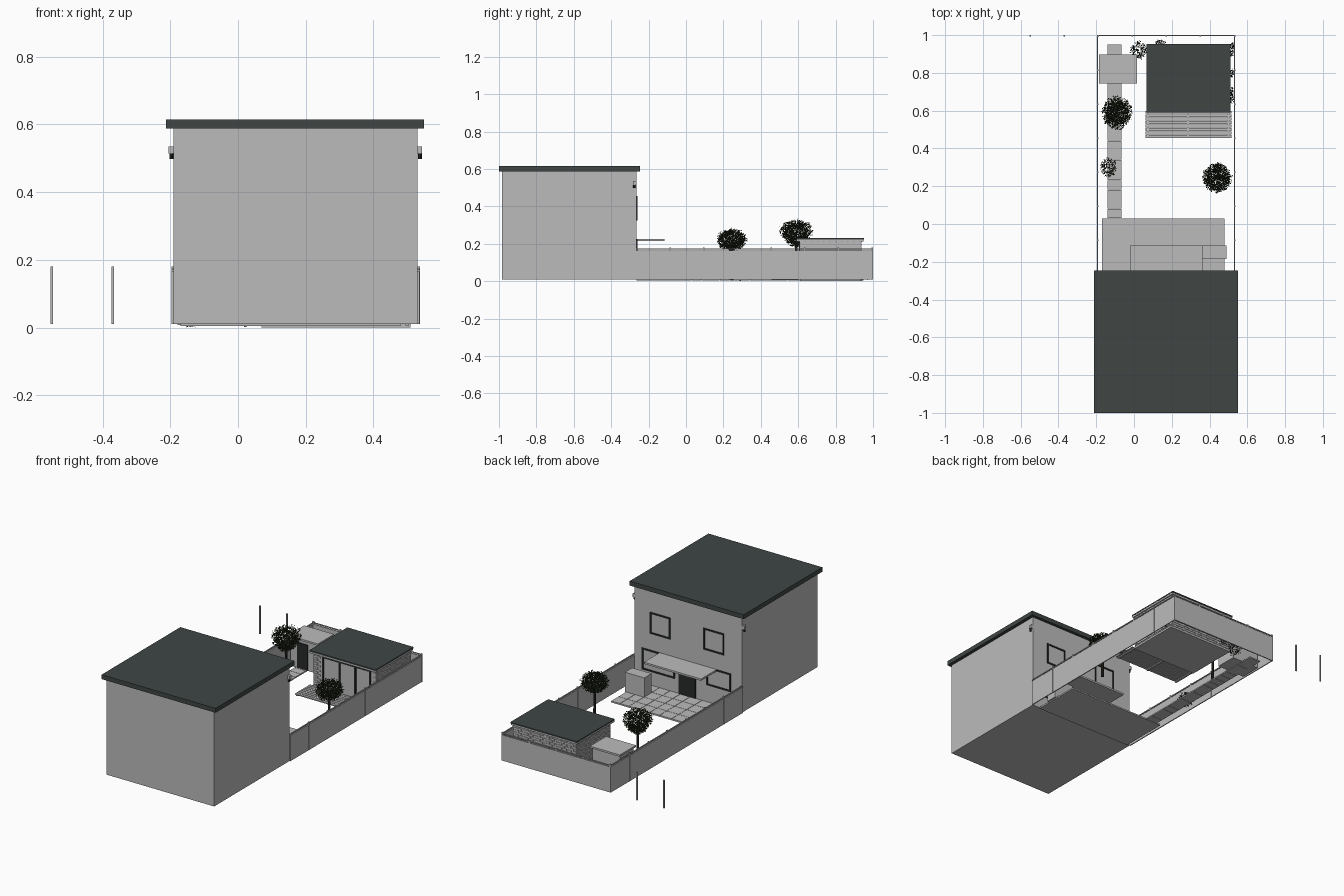
import bpy, bmesh, math, random
from mathutils import Vector, Matrix

random.seed(4)
if "Cube" in bpy.data.objects:
    bpy.data.objects.remove(bpy.data.objects["Cube"], do_unlink=True)


def material(name, rgb):
    m = bpy.data.materials.new(name)
    m.use_nodes = True
    m.diffuse_color = (*rgb, 1)
    m.node_tree.nodes["Principled BSDF"].inputs["Base Color"].default_value = (*rgb, 1)
    return m


GREY = material("pale_grey", (0.5, 0.5, 0.5))
SLATE = material("dark_slate", (0.05, 0.062, 0.06))
FRAME = material("black_frame", (0.02, 0.022, 0.022))
LEAF = material("dark_leaf", (0.022, 0.034, 0.014))
BARK = material("dark_bark", (0.03, 0.026, 0.02))


def add_box(bm, x0, x1, y0, y1, z0, z1):
    centre = Matrix.Translation(((x0 + x1) / 2, (y0 + y1) / 2, (z0 + z1) / 2))
    size = Matrix.Diagonal((x1 - x0, y1 - y0, z1 - z0, 1))
    bmesh.ops.create_cube(bm, size=1, matrix=centre @ size)


def finish(name, bm, mat):
    mesh = bpy.data.meshes.new(name)
    bm.to_mesh(mesh)
    bm.free()
    mesh.materials.append(mat)
    ob = bpy.data.objects.new(name, mesh)
    bpy.context.collection.objects.link(ob)
    return ob


def boxes(name, mat, *items):
    bm = bmesh.new()
    for item in items:
        add_box(bm, *item)
    return finish(name, bm, mat)


def rod(bm, a, b, r, r2=None):
    a, b = Vector(a), Vector(b)
    turn = (b - a).to_track_quat('Z', 'Y').to_matrix().to_4x4()
    bmesh.ops.create_cone(bm, cap_ends=True, segments=8, radius1=r, radius2=r2 or r,
                          depth=(b - a).length, matrix=Matrix.Translation((a + b) / 2) @ turn)


# House and its flat roof
L, R, BACK = -0.19, 0.53, -0.265
boxes("house_walls", GREY, (L, R, -0.985, BACK, 0.01, 0.59))
boxes("house_roof", SLATE, (-0.213, 0.55, -1, -0.247, 0.588, 0.615))


# Window frames: four bars around each opening on the garden wall
def window(name, x0, x1, z0, z1, t=0.009):
    y0, y1 = BACK - 0.002, BACK + 0.005
    boxes(name, FRAME, (x0, x1, y0, y1, z0, z0 + t), (x0, x1, y0, y1, z1 - t, z1),
          (x0, x0 + t, y0, y1, z0, z1), (x1 - t, x1, y0, y1, z0, z1))


window("upper_window_left", 0.29, 0.425, 0.325, 0.455)
window("upper_window_right", -0.07, 0.068, 0.325, 0.455)
window("lower_window_left", 0.26, 0.48, 0.095, 0.225)
window("lower_window_right", -0.115, 0.047, 0.115, 0.225)
boxes("back_door", FRAME, (0.12, 0.23, BACK - 0.002, BACK + 0.006, 0.012, 0.19))
boxes("door_canopy", GREY, (-0.02, 0.362, BACK, -0.115, 0.214, 0.225))
boxes("storage_box", GREY, (0.36, 0.49, -0.185, -0.115, 0.012, 0.13))

# Gutter with short downpipe ends
boxes("gutter", GREY, (-0.205, 0.543, BACK, -0.283, 0.514, 0.535))
bm = bmesh.new()
for x in (L - 0.007, R + 0.007):
    rod(bm, (x, BACK - 0.012, 0.498), (x, BACK - 0.012, 0.516), 0.006)
finish("downpipe_ends", bm, FRAME)

# Garden walls with posts and a thin raised rail
T = 0.006
boxes("fence_panels", GREY, (L - T, L, BACK, 1, 0.01, 0.165), (R, R + T, BACK, 1, 0.01, 0.165),
      (L, R, 1 - T, 1, 0.01, 0.165))
boxes("fence_rail", GREY, (L - T, L, BACK, 1, 0.17, 0.175), (R, R + T, BACK, 1, 0.17, 0.175),
      (L, R, 1 - T, 1, 0.17, 0.175))
bm = bmesh.new()
for i in range(1, 8):
    y = BACK + 0.18 * i
    for x in (L - T / 2, R + T / 2):
        add_box(bm, x - 0.004, x + 0.004, y - 0.004, y + 0.004, 0.01, 0.18)
for i in range(-2, 4):
    x = L + 0.18 * i
    add_box(bm, x - 0.004, x + 0.004, 0.992, 1, 0.01, 0.18)
finish("fence_posts", bm, GREY)

# Paved patio
bm = bmesh.new()
xs = [-0.17, -0.07, 0, 0.075, 0.155, 0.22, 0.29, 0.36, 0.42, 0.48]
ys = [BACK, -0.19, -0.115, -0.04, 0.03]
GAP = 0.002
for x0, x1 in zip(xs, xs[1:]):
    for y0, y1 in zip(ys, ys[1:]):
        add_box(bm, x0 + GAP, x1, y0 + GAP, y1, 0.005, 0.014)
add_box(bm, xs[0], xs[-1], ys[0], ys[-1], 0.005, 0.01)
finish("patio", bm, GREY)

# Garden path of slabs
bm = bmesh.new()
y = 0.03
while y < 0.95:
    end = min(y + random.choice((0.05, 0.1, 0.11)), 0.96)
    add_box(bm, -0.14, -0.065, y + GAP, end, 0.005, 0.013)
    y = end
finish("path", bm, GREY)

# Summer house: base, core, brick courses, roof
X0, X1, Y0, Y1 = 0.08, 0.5, 0.61, 0.935
boxes("summer_house_base", GREY, (X0 - 0.01, X1 + 0.01, Y0, Y1, 0, 0.012))
boxes("summer_house_core", GREY, (X0, X1, Y0, Y1, 0.01, 0.215))
bm = bmesh.new()
D, BW, BH = 0.003, 0.032, 0.0135
for row in range(15):
    z = 0.012 + row * BH
    shift = (row % 2) * BW / 2
    for i in range(14):
        x = X0 - shift + i * BW
        a, b = max(x, X0), min(x + BW - 0.003, X1)
        if b > a:
            add_box(bm, a, b, Y1, Y1 + D, z, z + BH - 0.003)
            if b < 0.14 or a > 0.465:
                add_box(bm, a, b, Y0 - D, Y0, z, z + BH - 0.003)
    for i in range(12):
        y = Y0 - shift + i * BW
        a, b = max(y, Y0), min(y + BW - 0.003, Y1)
        if b > a:
            add_box(bm, X0 - D, X0, a, b, z, z + BH - 0.003)
            add_box(bm, X1, X1 + D, a, b, z, z + BH - 0.003)
finish("summer_house_bricks", bm, GREY)
boxes("summer_house_fascia", GREY, (0.066, 0.509, 0.592, 0.949, 0.212, 0.222))
boxes("summer_house_roof", SLATE, (0.065, 0.51, 0.59, 0.952, 0.222, 0.23))
boxes("summer_house_door_frame", FRAME, (0.14, 0.465, Y0 - 0.006, Y0, 0.198, 0.208),
      *[(x, x + 0.01, Y0 - 0.006, Y0, 0.014, 0.2) for x in (0.14, 0.25, 0.355, 0.455)])

# Decking in front
bm = bmesh.new()
for i in range(8):
    y = 0.455 + i * 0.0185
    add_box(bm, 0.062, 0.515, y, y + 0.015, 0.012, 0.018)
for x in (0.07, 0.28, 0.495):
    add_box(bm, x, x + 0.01, 0.457, 0.6, 0.006, 0.012)
finish("decking", bm, GREY)

# Small store
boxes("store_walls", GREY, (-0.178, 0.005, 0.755, 0.885, 0.008, 0.185))
boxes("store_roof", GREY, (-0.185, 0.015, 0.743, 0.897, 0.185, 0.196))
boxes("store_door", FRAME, (-0.13, -0.06, 0.749, 0.755, 0.012, 0.165))


# Leafy plants: small random quads filling a rounded or upward-spreading crown
def foliage(name, centre, radii, count, size=0.006, spread=0.0):
    bm = bmesh.new()
    for _ in range(count):
        d = Vector([random.gauss(0, 1) for _ in range(3)]).normalized()
        d *= random.uniform(0.2, 1) ** 0.4 * random.uniform(0.88, 1.05)
        wide = 1 - spread * (1 - d.z) / 2 + spread * 0.25
        p = Vector((d.x * radii[0] * wide, d.y * radii[1] * wide, d.z * radii[2])) + Vector(centre)
        n = Vector([random.gauss(0, 1) for _ in range(3)]).normalized()
        u = n.orthogonal().normalized()
        v = n.cross(u)
        s = size * random.uniform(0.6, 1.2)
        bm.faces.new([bm.verts.new(p + q * s) for q in (u, v * 0.6, -u, -v * 0.6)])
    return finish(name, bm, LEAF)


def trunk(name, x, y, z, reach):
    bm = bmesh.new()
    rod(bm, (x, y, 0.005), (x, y, z), 0.009, 0.006)
    for i in range(5):
        a = i * math.tau / 5
        rod(bm, (x, y, z - 0.01), (x + reach * math.cos(a), y + reach * math.sin(a), z + 0.06),
            0.004, 0.002)
    finish(name, bm, BARK)


foliage("tall_tree_crown", (-0.09, 0.59, 0.255), (0.09, 0.1, 0.075), 2200, spread=0.6)
trunk("tall_tree_trunk", -0.09, 0.59, 0.2, 0.05)
foliage("round_tree_crown", (0.44, 0.245, 0.222), (0.078, 0.08, 0.06), 2000)
trunk("round_tree_trunk", 0.44, 0.245, 0.18, 0.035)
foliage("path_bush", (-0.135, 0.3, 0.045), (0.045, 0.055, 0.045), 260)
foliage("corner_bush", (0.025, 0.92, 0.05), (0.045, 0.05, 0.05), 260)
foliage("rear_bush", (0.14, 0.962, 0.04), (0.03, 0.015, 0.04), 60)
for i, (y, z) in enumerate([(0.66, 0.06), (0.7, 0.12), (0.8, 0.07), (0.9, 0.04), (0.94, 0.11)]):
    foliage("fence_climber_%d" % (i + 1), (0.518, y, z), (0.012, 0.025, 0.03), 40)
